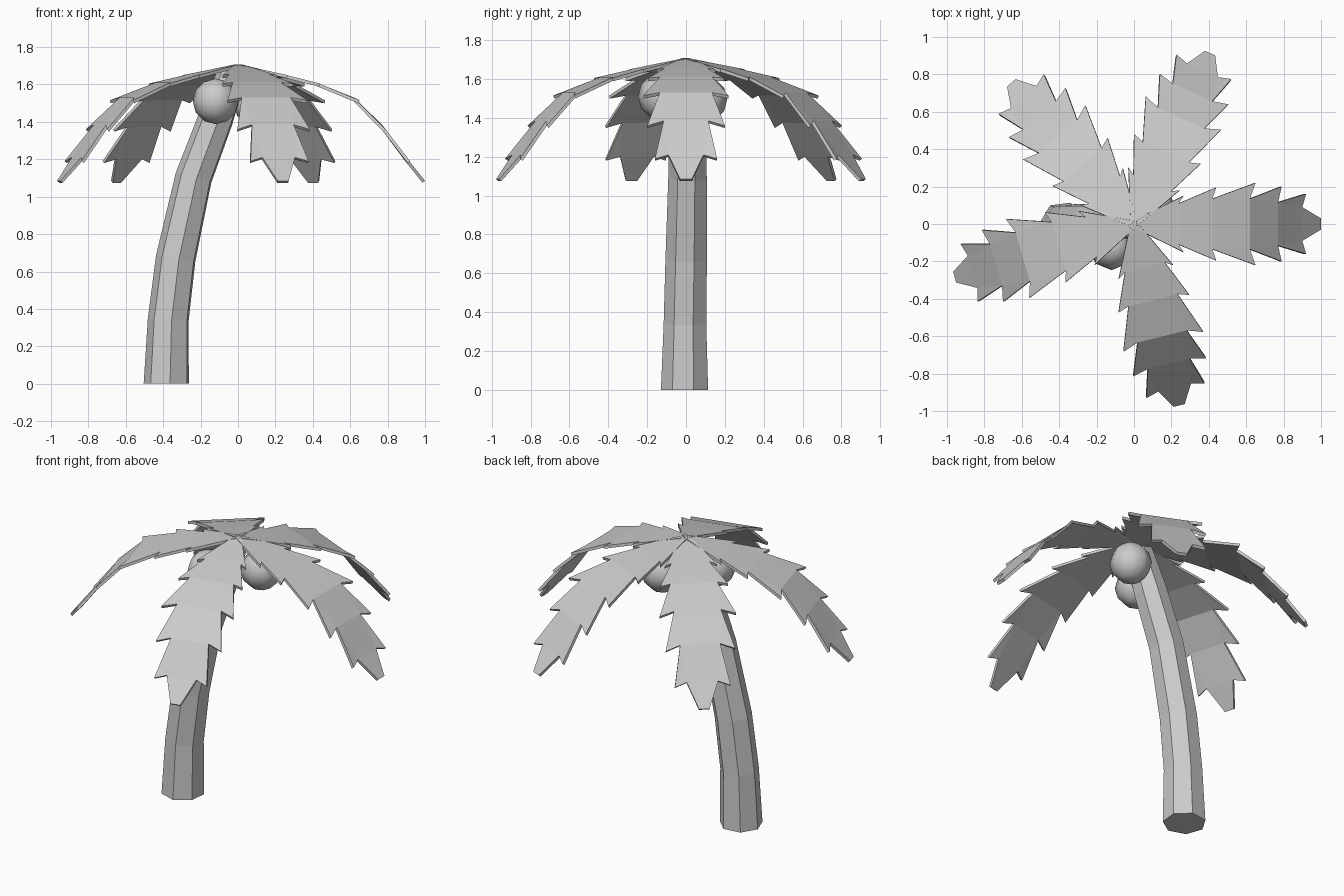
import bpy, bmesh, math
from mathutils import Vector, Matrix

if "Cube" in bpy.data.objects:
    bpy.data.objects.remove(bpy.data.objects["Cube"])


def finish(name, bm):
    bmesh.ops.recalc_face_normals(bm, faces=bm.faces[:])
    me = bpy.data.meshes.new(name)
    bm.to_mesh(me)
    bm.free()
    ob = bpy.data.objects.new(name, me)
    bpy.context.collection.objects.link(ob)
    return ob


# Curved trunk: seven-sided rings (x, y, z, radius, tilt in degrees)
rings = [(-.38, -.005, 0, .125, 0), (-.37, -.003, .34, .113, 4),
         (-.33, .003, .67, .110, 9), (-.235, .01, 1.10, .102, 16),
         (-.115, .01, 1.42, .097, 21), (-.03, .005, 1.66, .08, 20)]
SIDES = 7
bm = bmesh.new()
loops = []
for x, y, z, r, tilt in rings:
    rot = Matrix.Rotation(math.radians(tilt), 3, 'Y')
    loop = []
    for i in range(SIDES):
        a = math.radians(-31) + i * math.tau / SIDES
        loop.append(bm.verts.new(Vector((x, y, z)) + rot @ Vector((r * math.cos(a), r * math.sin(a), 0))))
    loops.append(loop)
for lo, hi in zip(loops, loops[1:]):
    for i in range(SIDES):
        j = (i + 1) % SIDES
        bm.faces.new((lo[i], lo[j], hi[j], hi[i]))
bm.faces.new(loops[0][::-1])
bm.faces.new(loops[-1])
finish("trunk", bm)

# Frond: folded rows (reach, half width, height) and leaf teeth (reach, half width, height)
rows = [(0, .02, 1.708), (.24, .11, 1.655), (.42, .135, 1.61), (.62, .135, 1.53),
        (.77, .115, 1.385), (.90, .09, 1.21), (1.0, .03, 1.085)]
teeth = [(.265, .15, 1.65), (.44, .195, 1.605), (.65, .22, 1.515),
         (.79, .20, 1.36), (.92, .16, 1.19)]


def frond(name, angle):
    bm = bmesh.new()
    pairs = [[bm.verts.new((x, s * w, z)) for s in (-1, 1)] for x, w, z in rows]
    for k in range(len(rows) - 1):
        a, b = pairs[k], pairs[k + 1]
        bm.faces.new((a[0], b[0], b[1], a[1]))
        if k < len(teeth):
            x, w, z = teeth[k]
            right, left = bm.verts.new((x, -w, z)), bm.verts.new((x, w, z))
            bm.faces.new((a[0], right, b[0]))
            bm.faces.new((a[1], b[1], left))
    ob = finish(name, bm)
    ob.rotation_euler.z = math.radians(angle)
    thick = ob.modifiers.new("thickness", 'SOLIDIFY')
    thick.thickness = .017
    # keep the listed profile as the upper skin
    up = ob.data.polygons[0].normal.z > 0
    thick.offset = -1 if up else 1


for n, angle in enumerate((0, 66, 131, 196.5, 284)):
    frond(f"frond_{n + 1}", angle)

# Coconuts under the crown
for n, loc in enumerate([(-.12, -.125, 1.51), (.10, .09, 1.495)]):
    bpy.ops.mesh.primitive_uv_sphere_add(segments=8, ring_count=6, radius=.122, location=loc)
    bpy.context.object.name = f"coconut_{n + 1}"
    bpy.ops.object.shade_smooth()
